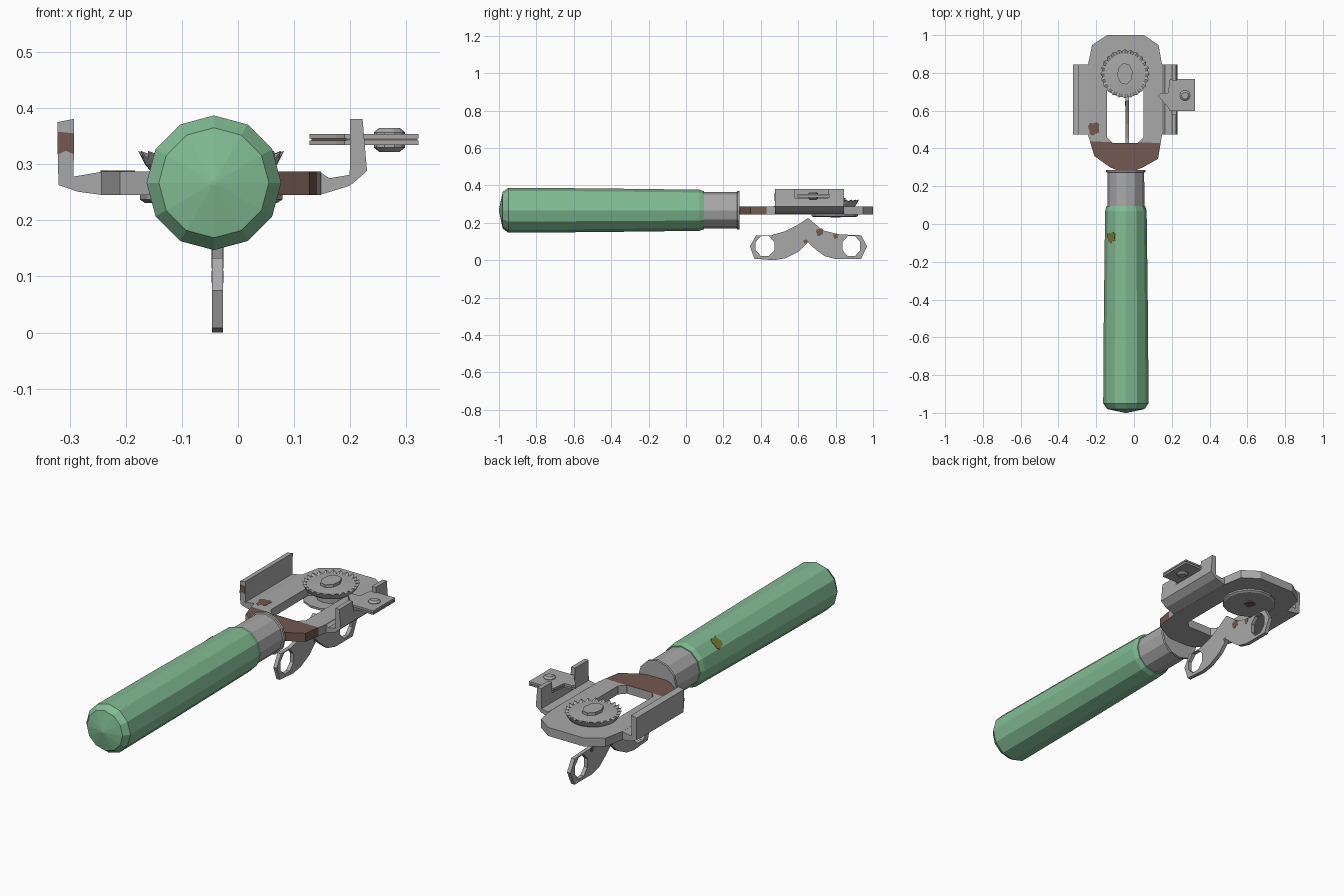
import bpy, bmesh, math
from mathutils import Vector, Matrix

if "Cube" in bpy.data.objects:
    bpy.data.objects.remove(bpy.data.objects["Cube"])

def material(name, rgb):
    m = bpy.data.materials.new(name)
    m.diffuse_color = (*rgb, 1)
    m.use_nodes = True
    m.node_tree.nodes["Principled BSDF"].inputs["Base Color"].default_value = m.diffuse_color
    return m

METAL = material("grey_metal", (0.39, 0.395, 0.39))
GREEN = material("green_paint", (0.22, 0.50, 0.29))
RUST = material("brown_rust", (0.17, 0.10, 0.08))
STAIN = material("olive_stain", (0.20, 0.19, 0.035))
CX, CZ = -0.043, 0.267          # handle axis

def finish(name, bm, mats):
    bmesh.ops.recalc_face_normals(bm, faces=bm.faces)
    me = bpy.data.meshes.new(name)
    bm.to_mesh(me)
    bm.free()
    for m in mats:
        me.materials.append(m)
    ob = bpy.data.objects.new(name, me)
    bpy.context.collection.objects.link(ob)
    return ob

AXES = {'x': lambda u, v, w: Vector((w, u, v)),
        'y': lambda u, v, w: Vector((u, w, v)),
        'z': lambda u, v, w: Vector((u, v, w))}

def prism_mesh(loops, axis, lo, hi):
    """Extrude an outline (first loop) with holes (other loops) along an axis."""
    bm = bmesh.new()
    place = AXES[axis]
    for loop in loops:
        vs = [bm.verts.new(place(u, v, lo)) for u, v in loop]
        for a, b in zip(vs, vs[1:] + vs[:1]):
            bm.edges.new((a, b))
    bmesh.ops.triangle_fill(bm, edges=bm.edges[:], use_beauty=True)
    ext = bmesh.ops.extrude_face_region(bm, geom=bm.faces[:])
    moved = [g for g in ext['geom'] if isinstance(g, bmesh.types.BMVert)]
    bmesh.ops.translate(bm, verts=moved, vec=place(0, 0, hi - lo))
    return bm

def prism(name, loops, axis, lo, hi, mat=METAL):
    return finish(name, prism_mesh(loops, axis, lo, hi), [mat])

def ngon(cu, cv, ru, rv, n, phase=0.0):
    return [(cu + ru * math.cos(phase + 2 * math.pi * i / n),
             cv + rv * math.sin(phase + 2 * math.pi * i / n)) for i in range(n)]

def blob(cu, cv, ru, rv):
    """Ragged outline for a rust patch."""
    return [(cu + (u - cu) * (1 if i % 3 else 0.75), cv + (v - cv) * (1 if i % 3 else 0.75))
            for i, (u, v) in enumerate(ngon(cu, cv, ru, rv, 11))]

def lathe(name, profile, n, mat, axis, center, zigzag=()):
    """Stack rings of (position, radius) along an axis; zigzag rings get teeth."""
    bm = bmesh.new()
    rings = []
    for k, (w, r) in enumerate(profile):
        ring = []
        for i in range(n):
            t = 2 * math.pi * i / n
            tooth = k in zigzag and i % 2
            rr, ww = (r - 0.008, w - 0.014) if tooth else (r, w)
            ring.append(bm.verts.new(AXES[axis](center[0] + rr * math.cos(t),
                                                center[1] + rr * math.sin(t), ww)))
        rings.append(ring)
    for a, b in zip(rings, rings[1:]):
        for i in range(n):
            j = (i + 1) % n
            bm.faces.new((a[i], a[j], b[j], b[i]))
    bm.faces.new(rings[0])
    bm.faces.new(rings[-1])
    return finish(name, bm, [mat])

# Twelve-sided handle with a shallow domed end, and its metal collar
lathe("handle", [(-1.0, 0.004), (-0.98, 0.098), (-0.95, 0.120), (-0.5, 0.117),
                 (0.07, 0.110), (0.095, 0.102), (0.097, 0.09)], 12, GREEN, 'y', (CX, CZ))
lathe("collar", [(0.08, 0.098), (0.272, 0.097), (0.275, 0.104), (0.287, 0.104)],
      12, METAL, 'y', (CX, CZ))

# Frame plate with an opening; the end next to the collar is rusty
outline = [(-0.143, 1.0), (-0.222, 0.947), (-0.243, 0.845), (-0.243, 0.47), (-0.21, 0.36),
           (-0.127, 0.30), (-0.09, 0.285), (0.01, 0.285), (0.048, 0.30), (0.127, 0.345),
           (0.148, 0.47), (0.148, 0.845), (0.13, 0.947), (0.053, 1.0)]
opening = [(-0.143, 0.46), (-0.115, 0.43), (0.022, 0.43), (0.05, 0.46),
           (0.05, 0.75), (0.01, 0.79), (-0.10, 0.79), (-0.143, 0.75)]
bm = prism_mesh([outline, opening], 'z', 0.245, 0.287)
bmesh.ops.bisect_plane(bm, geom=bm.verts[:] + bm.edges[:] + bm.faces[:],
                       plane_co=(0, 0.432, 0), plane_no=(0.02, 1, 0))
bmesh.ops.recalc_face_normals(bm, faces=bm.faces)
for f in bm.faces:
    c = f.calc_center_median()
    if c.y < 0.432 and (f.normal.z > 0.5 or (c.x > 0 and abs(f.normal.z) < 0.5)):
        f.material_index = 1
finish("frame_plate", bm, [METAL, RUST])

# Bent side flanges; the right one is notched for the bracket
prism("left_flange", [[(-0.24, 0.245), (-0.285, 0.251), (-0.32, 0.263), (-0.322, 0.375),
                       (-0.292, 0.381), (-0.293, 0.278), (-0.24, 0.287)]], 'y', 0.475, 0.845)
prism("right_flange", [[(0.145, 0.287), (0.145, 0.245), (0.20, 0.262), (0.23, 0.288),
                        (0.226, 0.333), (0.20, 0.333), (0.199, 0.281), (0.163, 0.275)]],
      'y', 0.475, 0.845)
for name, lo, hi in (("right_flange_front_tab", 0.475, 0.58), ("right_flange_back_tab", 0.76, 0.845)):
    prism(name, [[(0.226, 0.333), (0.222, 0.381), (0.20, 0.381), (0.20, 0.333)]], 'y', lo, hi)

# Two-layer bracket with a rusty seam and a rivet
tab = [(0.19, 0.767), (0.322, 0.767), (0.322, 0.597), (0.19, 0.597),
       (0.175, 0.625), (0.127, 0.677), (0.14, 0.693), (0.18, 0.693)]
seam = [(0.26 + (x - 0.26) * 0.97, 0.68 + (y - 0.68) * 0.97) for x, y in tab]
prism("bracket_lower", [tab], 'z', 0.334, 0.342)
prism("bracket_seam", [seam], 'z', 0.342, 0.346, RUST)
prism("bracket_upper", [tab], 'z', 0.346, 0.354)
lathe("bracket_rivet", [(0.322, 0.018), (0.330, 0.028), (0.357, 0.028), (0.365, 0.018)],
      10, METAL, 'z', (0.27, 0.68))

# Toothed knob, its hub, shaft and lower disc
KNOB = (-0.048, 0.795)
lathe("toothed_knob", [(0.288, 0.108), (0.300, 0.118), (0.324, 0.130), (0.314, 0.108), (0.318, 0.05)],
      48, METAL, 'z', KNOB, zigzag=(2,))
prism("knob_hub", [ngon(*KNOB, 0.042, 0.058, 8, 0.2)], 'z', 0.30, 0.332)
lathe("knob_shaft", [(0.24, 0.065), (0.30, 0.065)], 12, METAL, 'z', KNOB)
lathe("lower_disc", [(0.231, 0.118), (0.237, 0.127), (0.246, 0.127)], 14, METAL, 'z', KNOB)
prism("lower_disc_rust", [blob(KNOB[0], 0.80, 0.028, 0.028)], 'z', 0.228, 0.232, RUST)

# Lower lever with a round hole at each end
lever = [(0.342, 0.075), (0.375, 0.133), (0.455, 0.133), (0.53, 0.155), (0.59, 0.185),
         (0.652, 0.225), (0.69, 0.195), (0.73, 0.16), (0.82, 0.138), (0.936, 0.133), (0.968, 0.075),
         (0.936, 0.006), (0.80, 0.006), (0.74, 0.022), (0.69, 0.06), (0.652, 0.095),
         (0.60, 0.045), (0.53, 0.01), (0.47, 0.0), (0.365, 0.008)]
prism("lever", [lever, ngon(0.422, 0.075, 0.054, 0.058, 8, 0.39),
                ngon(0.884, 0.075, 0.051, 0.058, 8, 0.39)], 'x', -0.046, -0.027)
for u, v, r in ((0.715, 0.150, 0.022), (0.80, 0.128, 0.014), (0.640, 0.100, 0.012)):
    prism("lever_rust", [blob(u, v, r, r)], 'x', -0.047, -0.026, RUST)

# Rust patches on the plate and left flange
prism("plate_rust", [blob(-0.212, 0.505, 0.034, 0.038)], 'z', 0.285, 0.289, RUST)
prism("flange_rust", [[(-0.322, 0.317), (-0.307, 0.324), (-0.2925, 0.318), (-0.2925, 0.355),
                       (-0.321, 0.358)]], 'y', 0.473, 0.477, RUST)

# Olive stain lying on an upper left facet of the handle
stain = prism("handle_stain", [blob(0, 0, 0.034, 0.03)], 'z', -0.003, 0.003, STAIN)
d = 0.1112 * math.cos(math.radians(15))
stain.matrix_world = (Matrix.Translation((CX - d * math.sqrt(0.5), -0.07, CZ + d * math.sqrt(0.5)))
                      @ Matrix.Rotation(math.radians(-45), 4, 'Y'))
